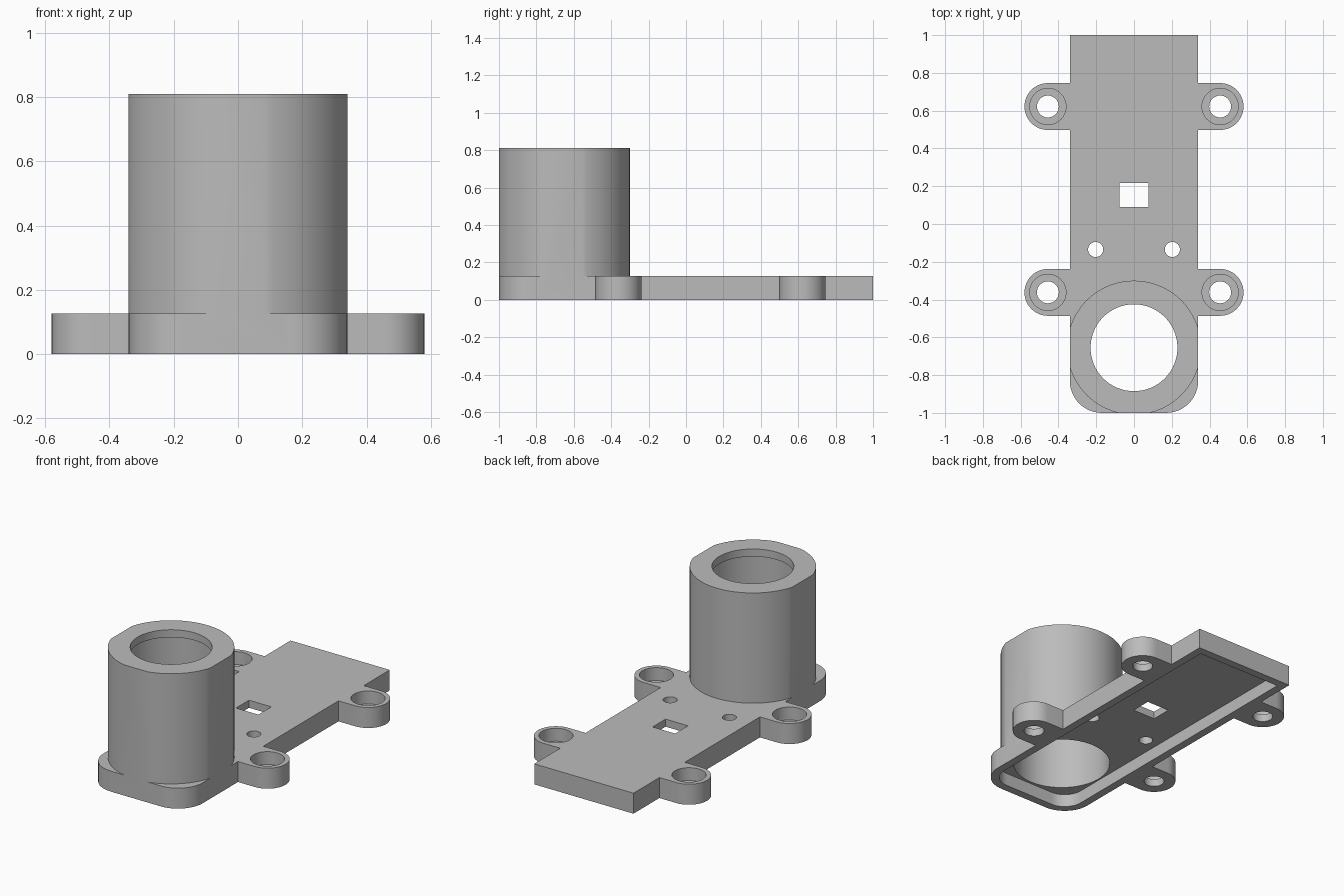
import bpy, bmesh, math

if "Cube" in bpy.data.objects:
    bpy.data.objects.remove(bpy.data.objects["Cube"])

PLATE_TOP, FLOOR_Z, TUBE_TOP = 0.127, 0.08, 0.81
HALF_W, WALL, TUBE_Y = 0.34, 0.05, -0.655

grey = bpy.data.materials.new("plain grey")
grey.diffuse_color = (0.5, 0.5, 0.5, 1)
grey.use_nodes = True
grey.node_tree.nodes["Principled BSDF"].inputs["Base Color"].default_value = grey.diffuse_color


def prism(name, points, z0, z1):
    """Extrude a counter-clockwise outline from z0 to z1."""
    bm = bmesh.new()
    face = bm.faces.new([bm.verts.new((x, y, z0)) for x, y in points])
    top = bmesh.ops.extrude_face_region(bm, geom=[face])["geom"]
    bmesh.ops.translate(bm, vec=(0, 0, z1 - z0),
                        verts=[v for v in top if isinstance(v, bmesh.types.BMVert)])
    bmesh.ops.recalc_face_normals(bm, faces=bm.faces)
    mesh = bpy.data.meshes.new(name)
    bm.to_mesh(mesh)
    bm.free()
    mesh.materials.append(grey)
    ob = bpy.data.objects.new(name, mesh)
    bpy.context.collection.objects.link(ob)
    return ob


def arc(cx, cy, r, a0, a1, n):
    angles = [math.radians(a0 + (a1 - a0) * i / n) for i in range(n + 1)]
    return [(cx + r * math.cos(a), cy + r * math.sin(a)) for a in angles]


def circle(cx, cy, r, n=48):
    return arc(cx, cy, r, 0, 360, n)[:-1]


def rounded_front(w, y0, y1, r):
    """Rectangle whose two front corners are rounded."""
    return (arc(-w + r, y0 + r, r, 180, 270, 12) + arc(w - r, y0 + r, r, 270, 360, 12)
            + [(w, y1), (-w, y1)])


def combine(target, other, operation):
    mod = target.modifiers.new(operation, "BOOLEAN")
    mod.operation, mod.object, mod.solver = operation, other, "EXACT"
    bpy.context.view_layer.objects.active = target
    bpy.ops.object.modifier_apply(modifier=mod.name)
    bpy.data.objects.remove(other)


# Base plate with rounded front corners
body = prism("sensor_housing", rounded_front(HALF_W, -1, 1, 0.17), 0, PLATE_TOP)

# Mounting ears
ears = [(s, y) for s in (-1, 1) for y in (0.622, -0.362)]
for s, y in ears:
    a = 90 if s < 0 else -90
    tab = arc(s * 0.456, y, 0.124, a, a + 180, 24)
    root = s * 0.31
    tab += [(root, y + s * 0.124), (root, y - s * 0.124)]
    combine(body, prism("ear", tab, 0, PLATE_TOP), "UNION")

# Tube, trimmed flat where it meets the plate sides and front
r = 0.355
side = math.degrees(math.acos(HALF_W / r))
front = math.degrees(math.acos((1 + TUBE_Y) / r))
outline = (arc(0, TUBE_Y, r, side, 180 - side, 40)
           + arc(0, TUBE_Y, r, 180 + side, 270 - front, 14)
           + arc(0, TUBE_Y, r, 270 + front, 360 - side, 14))
combine(body, prism("tube", outline, 0.06, TUBE_TOP), "UNION")

# Hollow underside, wide bore and narrower top lip
combine(body, prism("recess", rounded_front(HALF_W - WALL, -1 + WALL, 1 - WALL, 0.12),
                    -0.1, FLOOR_Z), "DIFFERENCE")
combine(body, prism("bore", circle(0, TUBE_Y, 0.28, 64), 0.04, TUBE_TOP - 0.047), "DIFFERENCE")
combine(body, prism("lip_hole", circle(0, TUBE_Y, 0.23, 64), 0.6, 1), "DIFFERENCE")

# Counterbored screw holes
for s, y in ears:
    combine(body, prism("screw_hole", circle(s * 0.456, y, 0.058, 32), -0.1, 0.3), "DIFFERENCE")
    combine(body, prism("counterbore", circle(s * 0.456, y, 0.096), 0.047, 0.3), "DIFFERENCE")

# Small pin holes and rectangular window
for s in (-1, 1):
    combine(body, prism("pin_hole", circle(s * 0.203, -0.135, 0.04, 32), -0.1, 0.3), "DIFFERENCE")
window = [(-0.077, 0.09), (0.077, 0.09), (0.077, 0.217), (-0.077, 0.217)]
combine(body, prism("window", window, -0.1, 0.3), "DIFFERENCE")

# Smooth round walls, sharp edges
bpy.ops.object.select_all(action="DESELECT")
body.select_set(True)
bpy.context.view_layer.objects.active = body
bpy.ops.object.shade_smooth_by_angle(angle=math.radians(25))
